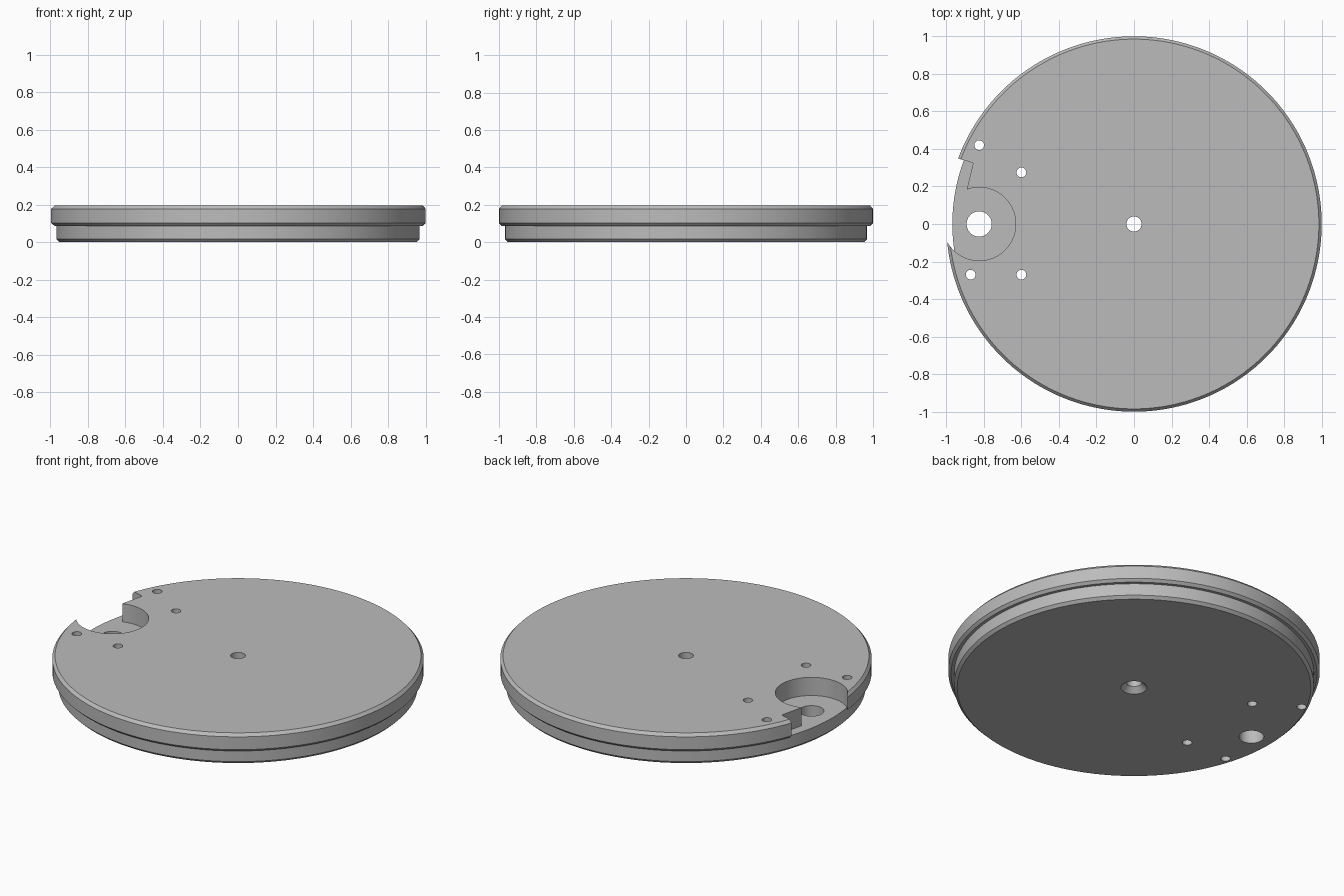
import bpy, bmesh, math

if "Cube" in bpy.data.objects:
    bpy.data.objects.remove(bpy.data.objects["Cube"])

LEDGE, TOP = 0.087, 0.195
SEG = 160

grey = bpy.data.materials.new("machined_grey")
grey.diffuse_color = (0.5, 0.5, 0.5, 1)
grey.use_nodes = True
grey.node_tree.nodes["Principled BSDF"].inputs["Base Color"].default_value = grey.diffuse_color


def make_object(name, bm):
    bmesh.ops.recalc_face_normals(bm, faces=bm.faces)
    mesh = bpy.data.meshes.new(name)
    bm.to_mesh(mesh)
    bm.free()
    mesh.materials.append(grey)
    ob = bpy.data.objects.new(name, mesh)
    bpy.context.collection.objects.link(ob)
    return ob


def lathe(name, profile, centre=(0, 0), seg=48):
    """Closed solid of revolution from (radius, height) pairs, bottom to top."""
    bm = bmesh.new()
    rings = []
    for r, z in profile:
        rings.append([bm.verts.new((centre[0] + r * math.cos(2 * math.pi * i / seg),
                                    centre[1] + r * math.sin(2 * math.pi * i / seg), z))
                      for i in range(seg)])
    for a, b in zip(rings, rings[1:]):
        for i in range(seg):
            j = (i + 1) % seg
            bm.faces.new((a[i], a[j], b[j], b[i]))
    bm.faces.new(rings[0][::-1])
    bm.faces.new(rings[-1])
    return make_object(name, bm)


def prism(name, outline, z0, z1):
    bm = bmesh.new()
    face = bm.faces.new([bm.verts.new((x, y, z0)) for x, y in outline])
    up = bmesh.ops.extrude_face_region(bm, geom=[face])["geom"]
    bmesh.ops.translate(bm, vec=(0, 0, z1 - z0),
                        verts=[v for v in up if isinstance(v, bmesh.types.BMVert)])
    return make_object(name, bm)


# Stepped plate with chamfered rims
plate = lathe("stepped_plate", [(0.952, 0), (0.968, 0.016), (0.968, LEDGE),
                                (0.985, LEDGE), (1.0, 0.102), (1.0, 0.178),
                                (0.985, TOP)], seg=SEG)

# Round pocket and side notch, open to the rim
cutters = [
    lathe("pocket_cutter", [(0.195, LEDGE), (0.195, 0.3)], (-0.825, 0), 96),
    prism("notch_cutter", [(-0.855, 0), (-0.89, 0.187), (-0.857, 0.325),
                           (-0.93, 0.347), (-1.1, 0.398), (-1.1, 0)], LEDGE, 0.3),
    # Central hole, countersunk from below
    lathe("centre_hole_cutter", [(0.08, -0.01), (0.04, 0.03), (0.04, 0.3)]),
    # Large hole in the pocket floor
    lathe("pocket_hole_cutter", [(0.067, -0.1), (0.067, 0.3)], (-0.825, 0)),
]

# Small screw holes
for x, y in [(-0.825, 0.42), (-0.6, 0.275), (-0.87, -0.27), (-0.6, -0.27)]:
    cutters.append(lathe("screw_hole_cutter", [(0.026, -0.1), (0.026, 0.3)], (x, y), 32))

for cutter in cutters:
    mod = plate.modifiers.new(cutter.name, "BOOLEAN")
    mod.operation = "DIFFERENCE"
    mod.solver = "EXACT"
    mod.object = cutter

# Apply the cuts and remove the cutters
bpy.context.view_layer.objects.active = plate
plate.select_set(True)
for mod in list(plate.modifiers):
    bpy.ops.object.modifier_apply(modifier=mod.name)
for cutter in cutters:
    bpy.data.objects.remove(cutter)

bpy.ops.object.select_all(action="DESELECT")
plate.select_set(True)
bpy.ops.object.shade_smooth_by_angle(angle=math.radians(25))
